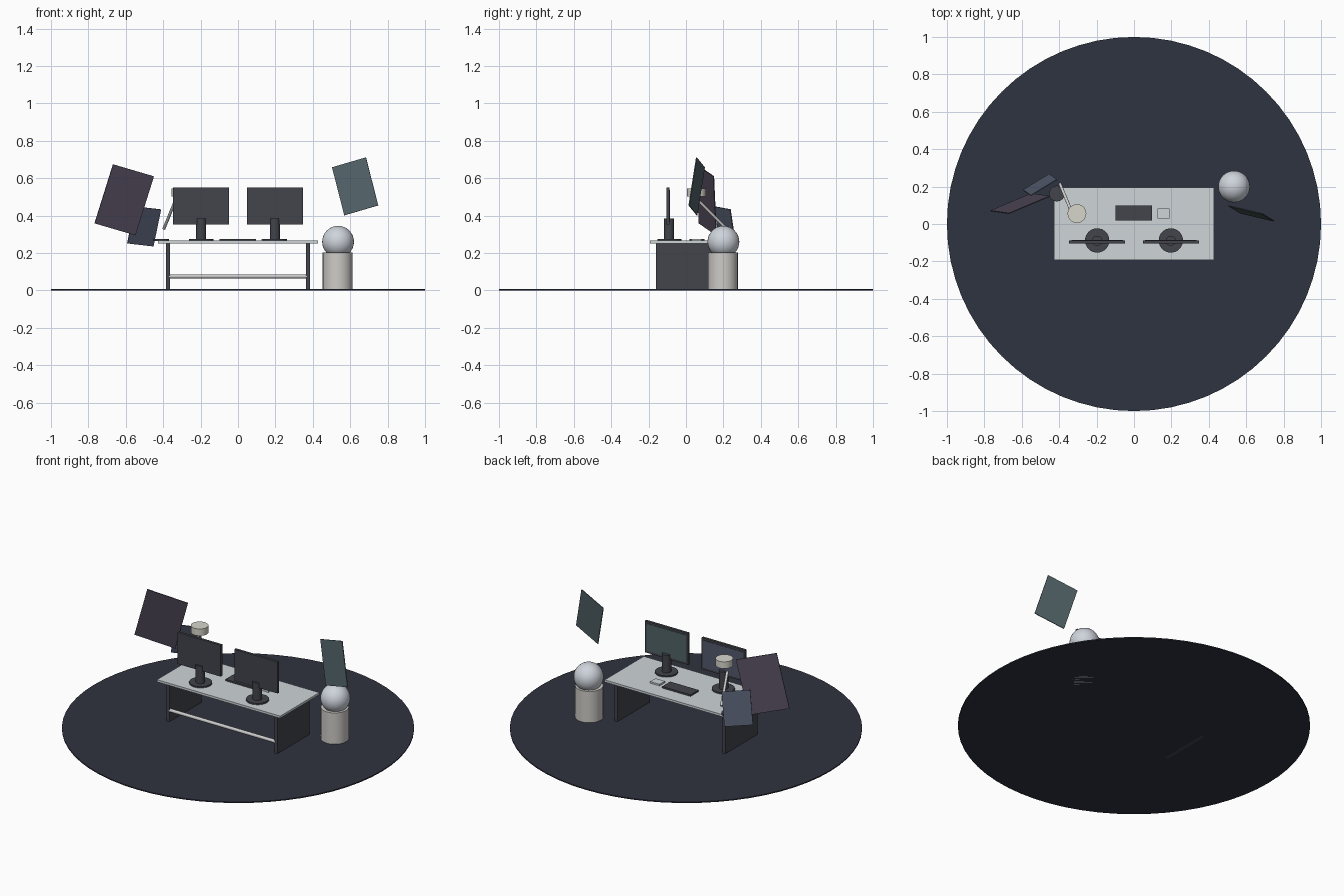
import bpy, math
from mathutils import Vector, Matrix

if "Cube" in bpy.data.objects:
    bpy.data.objects.remove(bpy.data.objects["Cube"])


def colour(name, rgb):
    m = bpy.data.materials.new(name)
    m.diffuse_color = (*rgb, 1)
    m.use_nodes = True
    m.node_tree.nodes["Principled BSDF"].inputs["Base Color"].default_value = m.diffuse_color
    return m


FLOOR = colour("navy", (0.028, 0.033, 0.050))
DARK = colour("charcoal", (0.055, 0.058, 0.070))
TOP = colour("pale_grey", (0.62, 0.66, 0.69))
METAL = colour("light_metal", (0.60, 0.60, 0.60))
STONE = colour("warm_grey", (0.62, 0.60, 0.57))
CREAM = colour("cream", (0.68, 0.67, 0.60))
PEARL = colour("pearl", (0.62, 0.66, 0.72))
TEAL = colour("teal", (0.085, 0.125, 0.140))
SLATE = colour("slate", (0.085, 0.100, 0.150))
PURPLE = colour("purple", (0.080, 0.066, 0.100))


def finish(name, mat, smooth=False):
    o = bpy.context.object
    o.name = name
    o.data.materials.append(mat)
    if smooth:
        bpy.ops.object.shade_smooth_by_angle(angle=math.radians(35))
    return o


def box(name, mat, lo, hi):
    lo, hi = Vector(lo), Vector(hi)
    bpy.ops.mesh.primitive_cube_add(size=1, location=(lo + hi) / 2)
    bpy.context.object.scale = hi - lo
    return finish(name, mat)


def rod(name, mat, a, b, r, sides=32):
    a, b = Vector(a), Vector(b)
    bpy.ops.mesh.primitive_cylinder_add(vertices=sides, radius=r, depth=(b - a).length)
    bpy.context.object.matrix_world = (Matrix.Translation((a + b) / 2)
                                       @ (b - a).to_track_quat('Z', 'Y').to_matrix().to_4x4())
    return finish(name, mat, True)


def tilted_panel(name, mat, top_left, top_right, bottom_left, t=0.005):
    """Thin rectangular sheet given by three of its corners."""
    tl, tr, bl = Vector(top_left), Vector(top_right), Vector(bottom_left)
    u, v = tr - tl, bl - tl
    n = u.cross(v).normalized()
    v = n.cross(u).normalized() * v.length
    bpy.ops.mesh.primitive_cube_add(size=1)
    m = Matrix((u, v, n * t)).transposed().to_4x4()
    m.translation = tl + (u + v) / 2
    bpy.context.object.data.transform(m)
    return finish(name, mat)


# Round floor
rod("floor_disc", FLOOR, (0, 0, 0), (0, 0, 0.007), 1.0, 64)

# Desk: top, two panel legs, front rail
box("desk_top", TOP, (-0.427, -0.192, 0.252), (0.427, 0.195, 0.266))
for side, s in (("left", -1), ("right", 1)):
    xs = sorted((s * 0.364, s * 0.385))
    box(side + "_desk_leg", DARK, (xs[0], -0.16, 0), (xs[1], 0.16, 0.252))
rod("desk_rail", METAL, (-0.37, -0.15, 0.075), (0.37, -0.15, 0.075), 0.0105, 16)

# Two monitors with screens facing the back
for side, x, screen in (("left", -0.197, SLATE), ("right", 0.197, TEAL)):
    box(side + "_monitor", DARK, (x - 0.15, -0.104, 0.353), (x + 0.15, -0.088, 0.55))
    box(side + "_screen", screen, (x - 0.137, -0.089, 0.366), (x + 0.137, -0.085, 0.537))
    rod(side + "_monitor_stand", DARK, (x, -0.09, 0.27), (x, -0.09, 0.385), 0.027)
    rod(side + "_monitor_base", DARK, (x, -0.088, 0.266), (x, -0.088, 0.275), 0.065)

# Keyboard and mouse
box("keyboard", DARK, (-0.10, 0.018, 0.266), (0.097, 0.098, 0.276))
box("mouse", TOP, (0.125, 0.03, 0.266), (0.19, 0.083, 0.276))

# Desk lamp
rod("lamp_base", DARK, (-0.412, 0.163, 0.263), (-0.412, 0.163, 0.275), 0.042)
rod("lamp_arm", METAL, (-0.396, 0.215, 0.33), (-0.337, 0.072, 0.475), 0.008, 16)
rod("lamp_head", CREAM, (-0.305, 0.056, 0.502), (-0.305, 0.056, 0.545), 0.05)

# Pedestal with ball
rod("pedestal", STONE, (0.533, 0.197, 0), (0.533, 0.197, 0.203), 0.08)
bpy.ops.mesh.primitive_uv_sphere_add(segments=32, ring_count=16, radius=0.085,
                                     location=(0.535, 0.2, 0.26))
finish("ball", PEARL, True)

# Floating tilted panels
tilted_panel("large_floating_panel", PURPLE,
             (-0.668, 0.056, 0.674), (-0.450, 0.148, 0.610), (-0.765, 0.071, 0.358))
tilted_panel("small_floating_panel", SLATE,
             (-0.551, 0.152, 0.449), (-0.412, 0.237, 0.433), (-0.588, 0.184, 0.251))
tilted_panel("right_floating_panel", TEAL,
             (0.503, 0.099, 0.658), (0.684, 0.056, 0.711), (0.567, 0.059, 0.401))
